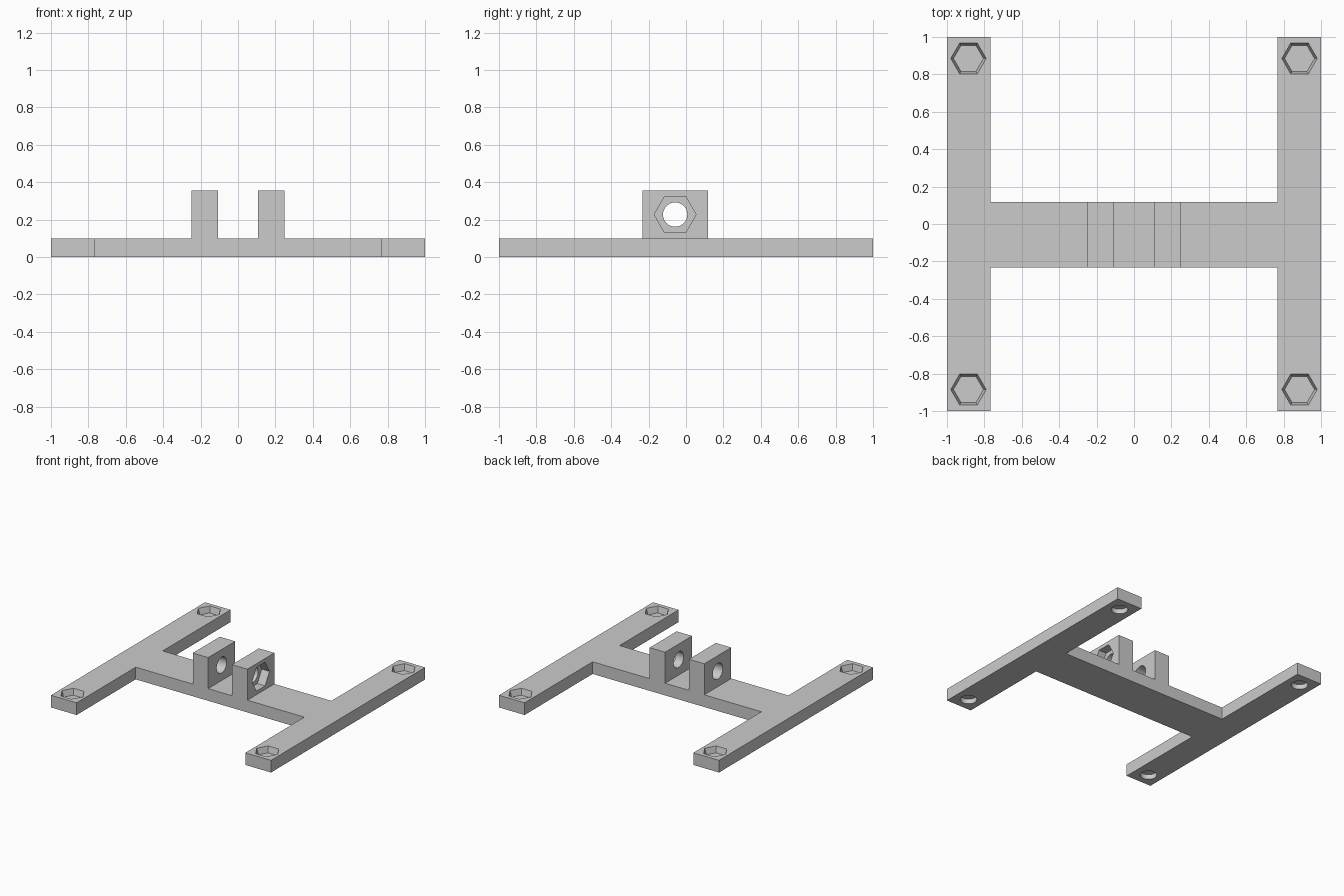
import bpy, bmesh
from math import pi
from mathutils import Matrix, Vector

if "Cube" in bpy.data.objects:
    bpy.data.objects.remove(bpy.data.objects["Cube"])

# Single grey plastic
grey = bpy.data.materials.new("grey plastic")
grey.use_nodes = True
grey.diffuse_color = (0.6, 0.6, 0.6, 1)
grey.node_tree.nodes["Principled BSDF"].inputs["Base Color"].default_value = grey.diffuse_color

PLATE = 0.10                 # base thickness
LUG_TOP = 0.355
ARM_IN = 0.767               # inner edge of the side arms
BAR_Y = (-0.233, 0.117)      # crossbar depth range
AXLE = Vector((0, -0.058, 0.227))
FOOT = (0.885, 0.885)


def add_object(name, bm):
    bmesh.ops.recalc_face_normals(bm, faces=bm.faces)
    mesh = bpy.data.meshes.new(name)
    bm.to_mesh(mesh)
    bm.free()
    mesh.materials.append(grey)
    obj = bpy.data.objects.new(name, mesh)
    bpy.context.collection.objects.link(obj)
    return obj


def extrude_profile(name, points, y0, y1):
    """Closed x-z outline pushed along y."""
    bm = bmesh.new()
    face = bm.faces.new([bm.verts.new((x, y0, z)) for x, z in points])
    result = bmesh.ops.extrude_face_region(bm, geom=[face])
    moved = [v for v in result["geom"] if isinstance(v, bmesh.types.BMVert)]
    bmesh.ops.translate(bm, verts=moved, vec=(0, y1 - y0, 0))
    return add_object(name, bm)


def cutter(sides, r_low, r_high, low, high, place):
    """Prism or tapered prism running from low to high on its own axis."""
    bm = bmesh.new()
    bmesh.ops.create_cone(bm, cap_ends=True, segments=sides, radius1=r_low, radius2=r_high,
                          depth=high - low, matrix=Matrix.Translation((0, 0, (low + high) / 2)))
    # Put two corners of every hexagon on the local x axis
    bm.verts.ensure_lookup_table()
    if sides == 6 and min(abs(v.co.y) for v in bm.verts) > 1e-4:
        bmesh.ops.rotate(bm, verts=bm.verts, matrix=Matrix.Rotation(pi / 6, 3, "Z"))
    bmesh.ops.transform(bm, verts=bm.verts, matrix=place)
    obj = add_object("cutter", bm)
    obj.hide_render = True
    return obj


def cut(target, tools):
    bpy.context.view_layer.objects.active = target
    for tool in tools:
        mod = target.modifiers.new("cut", "BOOLEAN")
        mod.operation = "DIFFERENCE"
        mod.solver = "EXACT"
        mod.object = tool
        bpy.ops.object.modifier_apply(modifier=mod.name)
        bpy.data.objects.remove(tool)


def finish(obj):
    bpy.ops.object.select_all(action="DESELECT")
    obj.select_set(True)
    bpy.context.view_layer.objects.active = obj
    bpy.ops.object.shade_smooth_by_angle(angle=pi / 6)


# Side arms: tapered nut pocket above and blind screw hole below at each end
for name, side in (("left_arm", 1), ("right_arm", -1)):
    a, b = side * ARM_IN, side
    arm = extrude_profile(name, [(a, 0), (b, 0), (b, PLATE), (a, PLATE)], -1, 1)
    tools = []
    for end in (1, -1):
        place = Matrix.Translation((side * FOOT[0], end * FOOT[1], 0))
        tools.append(cutter(6, 0.080, 0.095, 0.05, PLATE + 0.0005, place))
        tools.append(cutter(32, 0.063, 0.063, -0.05, 0.04, place))
    cut(arm, tools)
    finish(arm)

# Crossbar with the two upright axle lugs
half = [(ARM_IN, 0), (ARM_IN, PLATE), (0.248, PLATE), (0.248, LUG_TOP),
        (0.108, LUG_TOP), (0.108, PLATE)]
outline = half + [(-x, z) for x, z in reversed(half)]
crossbar = extrude_profile("crossbar_with_lugs", outline, *BAR_Y)

# Axle bore through both lugs, nut recess on the outer face of one
along_x = Matrix.Translation(AXLE) @ Matrix(((0, 0, 1, 0), (1, 0, 0, 0), (0, 1, 0, 0), (0, 0, 0, 1)))
cut(crossbar, [cutter(32, 0.065, 0.065, -0.5, 0.5, along_x),
               cutter(6, 0.112, 0.112, 0.178, 0.4, along_x)])
finish(crossbar)
